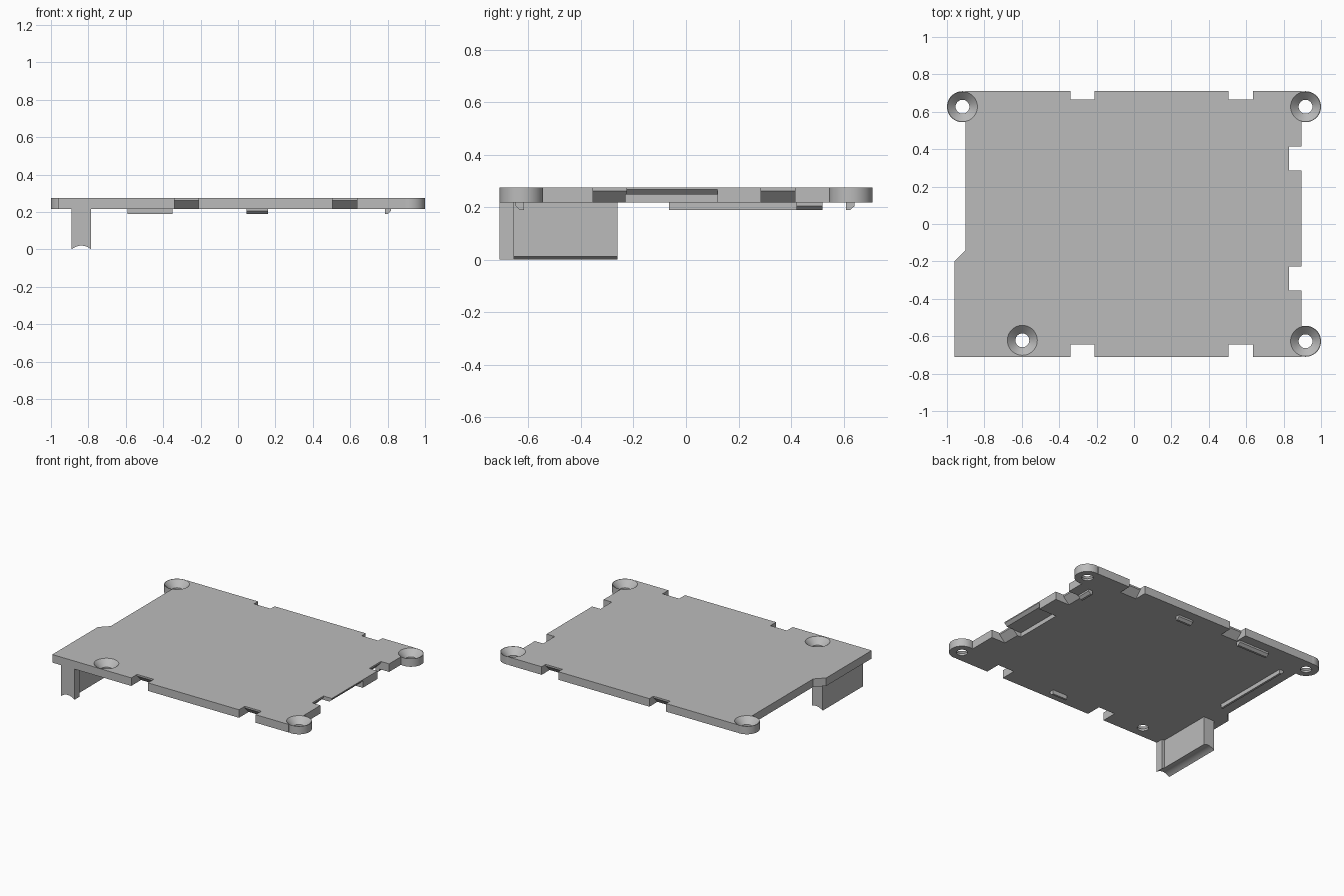
import bpy
import bmesh
from math import cos, sin, tau, radians
from mathutils import Vector

if "Cube" in bpy.data.objects:
    bpy.data.objects.remove(bpy.data.objects["Cube"])

BOTTOM, TOP = 0.217, 0.274
HALF_Y = 0.71

grey = bpy.data.materials.new("plain grey")
grey.use_nodes = True
COLOUR = (0.5, 0.5, 0.5, 1)
grey.diffuse_color = COLOUR
grey.node_tree.nodes["Principled BSDF"].inputs["Base Color"].default_value = COLOUR


def prism(name, profile, lo, hi, axis):
    """Extrude a 2D profile along an axis; it holds the other two coordinates in order."""
    def place(p, t):
        c = list(p)
        c.insert("xyz".index(axis), t)
        return Vector(c)
    bm = bmesh.new()
    face = bm.faces.new([bm.verts.new(place(p, lo)) for p in profile])
    ext = bmesh.ops.extrude_face_region(bm, geom=[face])
    moved = [g for g in ext["geom"] if isinstance(g, bmesh.types.BMVert)]
    bmesh.ops.translate(bm, verts=moved, vec=place((0, 0), hi - lo))
    bmesh.ops.recalc_face_normals(bm, faces=bm.faces)
    return finish(name, bm)


def finish(name, bm):
    mesh = bpy.data.meshes.new(name)
    bm.to_mesh(mesh)
    bm.free()
    mesh.materials.append(grey)
    ob = bpy.data.objects.new(name, mesh)
    bpy.context.collection.objects.link(ob)
    return ob


def combine(target, other, operation):
    other.hide_render = True
    mod = target.modifiers.new("cut", "BOOLEAN")
    mod.operation = operation
    mod.solver = "EXACT"
    mod.object = other
    bpy.context.view_layer.objects.active = target
    bpy.ops.object.modifier_apply(modifier=mod.name)
    bpy.data.objects.remove(other)


def circle(x, y, r, n=48):
    return [(x + r * cos(tau * i / n), y + r * sin(tau * i / n)) for i in range(n)]


def countersink(x, y):
    """Screw hole cutter: a narrow bore opening into a cone at the top."""
    rings = [(0.037, BOTTOM - 0.05), (0.037, 0.231), (0.08, TOP), (0.08, TOP + 0.05)]
    bm = bmesh.new()
    loops = [[bm.verts.new((*p, z)) for p in circle(x, y, r)] for r, z in rings]
    for a, b in zip(loops, loops[1:]):
        for i in range(len(a)):
            j = (i + 1) % len(a)
            bm.faces.new((a[i], a[j], b[j], b[i]))
    bm.faces.new(loops[0])
    bm.faces.new(loops[-1])
    bmesh.ops.recalc_face_normals(bm, faces=bm.faces)
    return finish("hole_cutter", bm)


# Plate outline, with the wider front left corner
outline = [(-0.96, -HALF_Y), (0.895, -HALF_Y), (0.895, HALF_Y), (-0.9, HALF_Y),
           (-0.9, -0.14), (-0.96, -0.2)]
plate = prism("cover_plate", outline, BOTTOM, TOP, "z")

# Round screw lugs
lugs = [(-0.917, 0.627), (0.917, 0.627), (0.917, -0.627)]
for x, y in lugs:
    combine(plate, prism("lug", circle(x, y, 0.083), BOTTOM, TOP, "z"), "UNION")


# Edge notches with an undercut back wall
def notch(axis, sign, wall, lo, hi):
    prof = [(wall, TOP + 0.03), (wall, 0.262), (wall - 0.045, BOTTOM),
            (wall - 0.055, BOTTOM - 0.01), (1.2, BOTTOM - 0.01), (1.2, TOP + 0.03)]
    combine(plate, prism("notch", [(sign * a, z) for a, z in prof], lo, hi, axis), "DIFFERENCE")


for lo, hi in [(-0.34, -0.21), (0.505, 0.635)]:
    notch("x", -1, 0.645, lo, hi)
    notch("x", 1, 0.665, lo, hi)
for lo, hi in [(-0.355, -0.227), (0.285, 0.415)]:
    notch("y", 1, 0.83, lo, hi)

# Thin finger tab: recess under the side edge with a bevelled lip
tab = [(0.755, BOTTOM - 0.02), (0.755, 0.247), (0.876, 0.247), (0.896, 0.267),
       (0.93, 0.267), (0.93, BOTTOM - 0.02)]
combine(plate, prism("tab_recess", tab, -0.23, 0.12, "y"), "DIFFERENCE")

# Countersunk screw holes
for x, y in lugs + [(-0.597, -0.622)]:
    combine(plate, countersink(x, y), "DIFFERENCE")


# Locating ribs under the plate, bevelled on the outer lower edge
def rib(name, axis, sign, inner, lo, hi):
    z = 0.188
    prof = [(inner, BOTTOM + 0.005), (inner, z), (inner + 0.015, z),
            (inner + 0.032, z + 0.016), (inner + 0.032, BOTTOM + 0.005)]
    prism(name, [(sign * a, h) for a, h in prof], lo, hi, axis)


rib("back_rib_long", "x", 1, 0.61, -0.59, -0.35)
rib("back_rib_short", "x", 1, 0.61, 0.045, 0.16)
rib("front_rib", "x", -1, 0.617, 0.045, 0.16)
rib("left_rib", "y", 1, 0.785, 0.42, 0.52)
rib("right_rib", "y", -1, 0.785, -0.065, 0.52)


# Hanging leg with a hollow-curved foot; its inner side steps back behind the front
def leg(name, x_max, lo, hi):
    x_min, mid, half = -0.89, -0.8375, 0.0525
    xs = [x_min + (x_max - x_min) * i / 16 for i in range(17)]
    foot = [(x, 0.02 * (1 - ((x - mid) / half) ** 2)) for x in xs]
    return prism(name, foot + [(x_max, BOTTOM + 0.005), (x_min, BOTTOM + 0.005)], lo, hi, "y")


support = leg("support_leg", -0.785, -HALF_Y, -0.26)
step = [(-0.805, -0.655), (-0.7, -0.655), (-0.7, -0.2), (-0.805, -0.2)]
combine(support, prism("leg_step", step, -0.1, BOTTOM, "z"), "DIFFERENCE")

# Smooth the round walls, keep the corners crisp
bpy.ops.object.select_all(action="DESELECT")
for ob in (plate, support):
    ob.select_set(True)
bpy.context.view_layer.objects.active = plate
bpy.ops.object.shade_smooth_by_angle(angle=radians(25))
